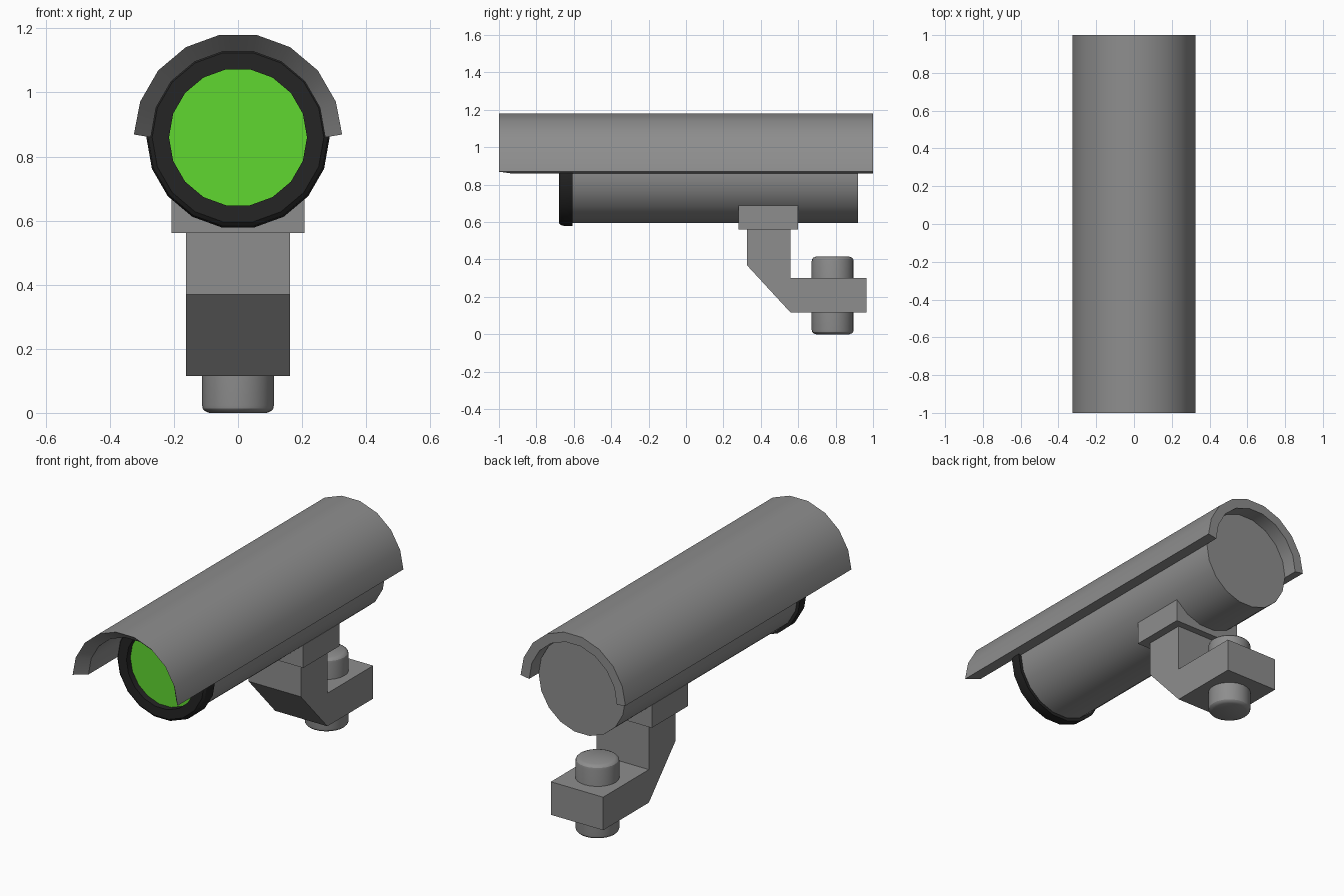
import bpy, bmesh, math
from mathutils import Vector

cube = bpy.data.objects.get("Cube")
if cube:
    bpy.data.objects.remove(cube, do_unlink=True)

AXIS_Z = 0.86   # height of the tube axis
SIDES = 18


def material(name, rgb):
    m = bpy.data.materials.new(name)
    m.use_nodes = True
    m.diffuse_color = (*rgb, 1)
    node = next(n for n in m.node_tree.nodes if n.type == 'BSDF_PRINCIPLED')
    node.inputs["Base Color"].default_value = (*rgb, 1)
    node.inputs["Roughness"].default_value = 0.6
    return m


grey = material("metal grey", (0.27, 0.27, 0.27))
black = material("rim black", (0.018, 0.018, 0.018))
green = material("lens green", (0.117, 0.68, 0.03))


def finish(name, bm, mat, smooth=True):
    bmesh.ops.recalc_face_normals(bm, faces=bm.faces)
    mesh = bpy.data.meshes.new(name)
    bm.to_mesh(mesh)
    bm.free()
    mesh.materials.append(mat)
    ob = bpy.data.objects.new(name, mesh)
    bpy.context.collection.objects.link(ob)
    if smooth:
        bpy.ops.object.select_all(action='DESELECT')
        ob.select_set(True)
        bpy.context.view_layer.objects.active = ob
        bpy.ops.object.shade_smooth_by_angle(angle=math.radians(30))
    return ob


def lathe(name, profile, place, mat, closed=False, sides=SIDES):
    """Spin (radius, distance) pairs; place maps (angle, r, t) to a point."""
    bm = bmesh.new()
    rings = [[bm.verts.new(place(math.tau * i / sides, r, t)) for i in range(sides)]
             for r, t in profile]
    pairs = list(zip(rings, rings[1:]))
    if closed:
        pairs.append((rings[-1], rings[0]))
    else:
        bm.faces.new(rings[0])
        bm.faces.new(rings[-1])
    for a, b in pairs:
        for i in range(sides):
            j = (i + 1) % sides
            bm.faces.new((a[i], a[j], b[j], b[i]))
    return finish(name, bm, mat)


def along_y(a, r, t):
    return Vector((r * math.cos(a), t, AXIS_Z + r * math.sin(a)))


def upright(a, r, t):
    return Vector((r * math.cos(a), 0.784 + r * math.sin(a), t))


def extrude_x(name, outline, half, mat):
    """Extrude a (y, z) outline symmetrically along x."""
    bm = bmesh.new()
    face = bm.faces.new([bm.verts.new((-half, y, z)) for y, z in outline])
    new = bmesh.ops.extrude_face_region(bm, geom=[face])["geom"]
    bmesh.ops.translate(bm, vec=(2 * half, 0, 0),
                        verts=[v for v in new if isinstance(v, bmesh.types.BMVert)])
    return finish(name, bm, mat, smooth=False)


# Camera tube, front rim and recessed lens
lathe("tube_body", [(0.269, -0.62), (0.269, 0.92)], along_y, grey)
lathe("lens_rim", [(0.2154, -0.607), (0.286, -0.607), (0.286, -0.65), (0.28, -0.67),
                   (0.268, -0.68), (0.2154, -0.68)], along_y, black, closed=True)
lathe("lens", [(0.2154, -0.645), (0.2154, -0.625)], along_y, green)

# Half-round sun hood, its front edge bevelled on the inside
bm = bmesh.new()
section = [(0.325, -1), (0.325, 1), (0.272, 1), (0.272, -0.935)]
arcs = []
for k in range(SIDES // 2 + 1):
    a = math.tau * k / SIDES
    arc = [bm.verts.new(along_y(a, r, y)) for r, y in section]
    if k in (0, SIDES // 2):
        for v in arc[:2]:
            v.co.z += 0.009
    arcs.append(arc)
for a, b in zip(arcs, arcs[1:]):
    for i in range(4):
        j = (i + 1) % 4
        bm.faces.new((a[i], a[j], b[j], b[i]))
bm.faces.new(arcs[0])
bm.faces.new(arcs[-1])
finish("sun_hood", bm, grey)

# Bracket under the tube
extrude_x("mount_saddle", [(0.28, 0.561), (0.60, 0.561), (0.60, 0.688), (0.28, 0.688)],
          0.208, grey)
extrude_x("mount_arm", [(0.325, 0.565), (0.325, 0.37), (0.56, 0.115), (0.965, 0.115),
                        (0.965, 0.30), (0.56, 0.30), (0.56, 0.565)], 0.162, grey)

# Pivot pin through the arm, rounded at both ends
R, H = 0.112, 0.415
ends = [(R - 0.022, 0), (R - 0.008, 0.006), (R - 0.002, 0.013), (R, 0.024)]
lathe("pivot_pin", ends + [(r, H - t) for r, t in reversed(ends)], upright, grey, sides=24)
